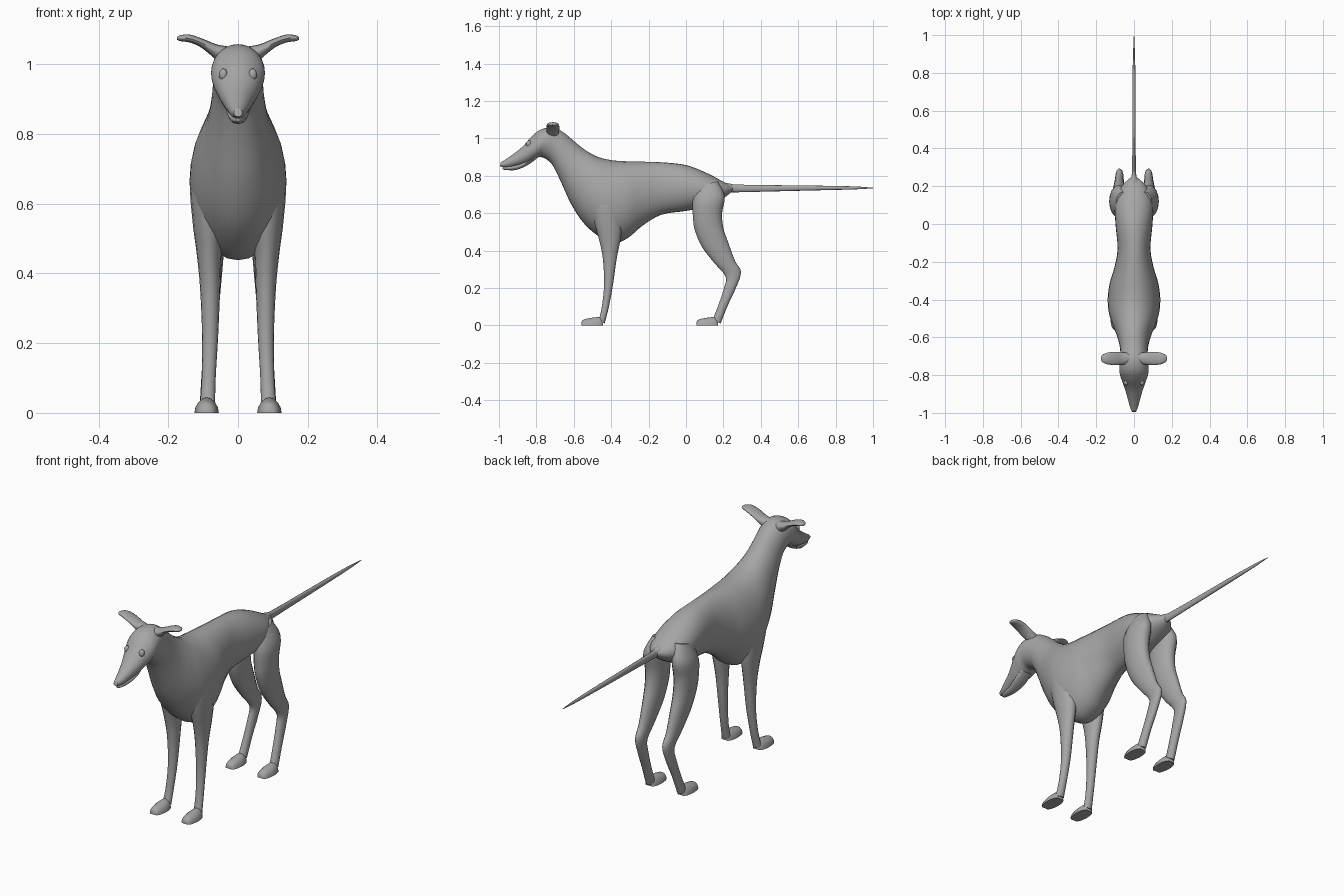
import bpy, bmesh, math
from mathutils import Vector, Matrix

default = bpy.data.objects.get("Cube")
if default:
    bpy.data.objects.remove(default, do_unlink=True)

coat = bpy.data.materials.new("grey_coat")
coat.use_nodes = True
coat.diffuse_color = (0.38, 0.38, 0.38, 1)
coat.node_tree.nodes["Principled BSDF"].inputs["Base Color"].default_value = coat.diffuse_color


def finish(name, bm):
    """Turn a bmesh into a smooth-shaded object with the coat material."""
    bmesh.ops.remove_doubles(bm, verts=bm.verts, dist=0.0001)
    bmesh.ops.recalc_face_normals(bm, faces=bm.faces)
    mesh = bpy.data.meshes.new(name)
    bm.to_mesh(mesh)
    bm.free()
    mesh.materials.append(coat)
    mesh.polygons.foreach_set("use_smooth", [True] * len(mesh.polygons))
    mesh.set_sharp_from_angle(angle=math.radians(50))
    obj = bpy.data.objects.new(name, mesh)
    bpy.context.collection.objects.link(obj)
    return obj


def spline(stations, steps=4):
    """Smoothly interpolate between neighbouring stations."""
    pts = [Vector(s) for s in stations]
    pts = [pts[0]] + pts + [pts[-1]]
    result = []
    for a, b, c, d in zip(pts, pts[1:], pts[2:], pts[3:]):
        for i in range(steps):
            t = i / steps
            result.append(b + (c - a) * (t / 2)
                          + (a * 2 - b * 5 + c * 4 - d) * (t * t / 2)
                          + (b * 3 - a - c * 3 + d) * (t ** 3 / 2))
    return result + [pts[-1]]


def loft(name, stations, side=1, shift=0, swap=False, sides=24):
    """Skin oval rings; station = (edge y, z, opposite edge y, z, centre x, half width)."""
    bm = bmesh.new()
    rings = []
    for ya, za, yb, zb, x, w in spline(stations):
        ring = []
        for i in range(sides):
            angle = math.tau * i / sides
            c = math.cos(angle) / 2
            px = x + w * math.sin(angle)
            py = (ya + yb) / 2 + (ya - yb) * c + shift
            pz = max(0, (za + zb) / 2 + (za - zb) * c)
            if swap:
                px, py = py, px
            ring.append(bm.verts.new((px * side, py, pz)))
        rings.append(ring)
    for lower, upper in zip(rings, rings[1:]):
        for i in range(sides):
            j = (i + 1) % sides
            bm.faces.new((lower[i], lower[j], upper[j], upper[i]))
    bm.faces.new(rings[0])
    bm.faces.new(rings[-1])
    return finish(name, bm)


def centred(rows):
    """Add the x = 0 centre to rows of (top y, z, bottom y, z, half width)."""
    return [(*row[:4], 0, row[4]) for row in rows]


# Rump, belly, deep chest, neck and long head in one skin
loft("body_and_head", centred([
    (.255, .74, .245, .715, .012),
    (.2, .768, .2, .68, .065),
    (.11, .815, .11, .635, .1),
    (0, .857, 0, .612, .098),
    (-.13, .872, -.13, .592, .087),
    (-.23, .875, -.23, .535, .104),
    (-.31, .877, -.31, .468, .128),
    (-.39, .882, -.39, .438, .139),
    (-.46, .897, -.47, .478, .134),
    (-.51, .92, -.55, .55, .115),
    (-.56, .953, -.615, .65, .092),
    (-.61, .995, -.67, .77, .077),
    (-.66, 1.035, -.72, .865, .072),
    (-.71, 1.057, -.775, .9, .076),
    (-.77, 1.05, -.81, .887, .076),
    (-.82, 1.015, -.85, .866, .062),
    (-.88, .95, -.9, .852, .043),
    (-.95, .897, -.96, .844, .025),
    (-.99, .872, -.995, .85, .012),
]), sides=28)

# Narrow lower jaw
loft("lower_jaw", centred([
    (-.8, .91, -.8, .89, .03),
    (-.85, .885, -.85, .855, .034),
    (-.91, .86, -.91, .831, .024),
    (-.965, .85, -.965, .831, .014),
    (-.98, .845, -.98, .836, .006),
]), sides=16)

# Straight tapering tail
loft("tail", centred([
    (.19, .765, .19, .69, .045),
    (.235, .758, .235, .71, .022),
    (.3, .752, .3, .712, .01),
    (.7, .747, .7, .722, .009),
    (.9, .743, .9, .727, .005),
    (1, .736, 1, .733, .001),
]), sides=12)

front_leg = [
    (-.5, .77, -.38, .8, .06, .03),
    (-.51, .66, -.34, .68, .083, .052),
    (-.49, .55, -.34, .56, .083, .048),
    (-.465, .46, -.35, .46, .083, .036),
    (-.445, .36, -.37, .36, .08, .029),
    (-.438, .22, -.39, .22, .08, .023),
    (-.45, .1, -.412, .1, .084, .02),
    (-.468, .02, -.435, .01, .088, .022),
]

hind_leg = [
    (.05, .74, .17, .77, .06, .035),
    (.035, .66, .207, .69, .08, .049),
    (.037, .58, .193, .6, .081, .048),
    (.047, .51, .2, .52, .08, .043),
    (.085, .42, .227, .44, .079, .036),
    (.15, .335, .262, .345, .078, .027),
    (.212, .26, .294, .285, .077, .021),
    (.2, .19, .267, .2, .08, .02),
    (.17, .1, .225, .11, .085, .02),
    (.142, .03, .185, .01, .089, .021),
]

# Domed paw, mirrored below the ground so that its sole is flat
paw = [(y, top, y, -top, .09, w) for y, top, w in (
    (-.56, .018, .016), (-.545, .032, .028), (-.5, .041, .035),
    (-.46, .044, .029), (-.443, .03, .018))]

# Thin ear stretched sideways; here the first axis is the model's width
ear = [
    (.015, 1.05, .05, 1, -.712, .03),
    (.06, 1.057, .08, 1.028, -.712, .034),
    (.1, 1.073, .11, 1.051, -.712, .035),
    (.14, 1.086, .14, 1.063, -.712, .031),
    (.167, 1.083, .167, 1.067, -.712, .02),
    (.175, 1.078, .175, 1.071, -.712, .007),
]

for label, side in (("left", 1), ("right", -1)):
    loft("front_leg_" + label, front_leg, side, sides=16)
    loft("hind_leg_" + label, hind_leg, side, sides=16)
    loft("front_paw_" + label, paw, side, sides=16)
    loft("hind_paw_" + label, paw, side, shift=.615, sides=16)
    loft("ear_" + label, ear, side, swap=True, sides=16)

    # Bulging eye
    bm = bmesh.new()
    bmesh.ops.create_uvsphere(
        bm, u_segments=12, v_segments=8, radius=1,
        matrix=Matrix.Translation((.042 * side, -.84, .97))
        @ Matrix.Diagonal((.013, .015, .018, 1)))
    finish("eye_" + label, bm)
